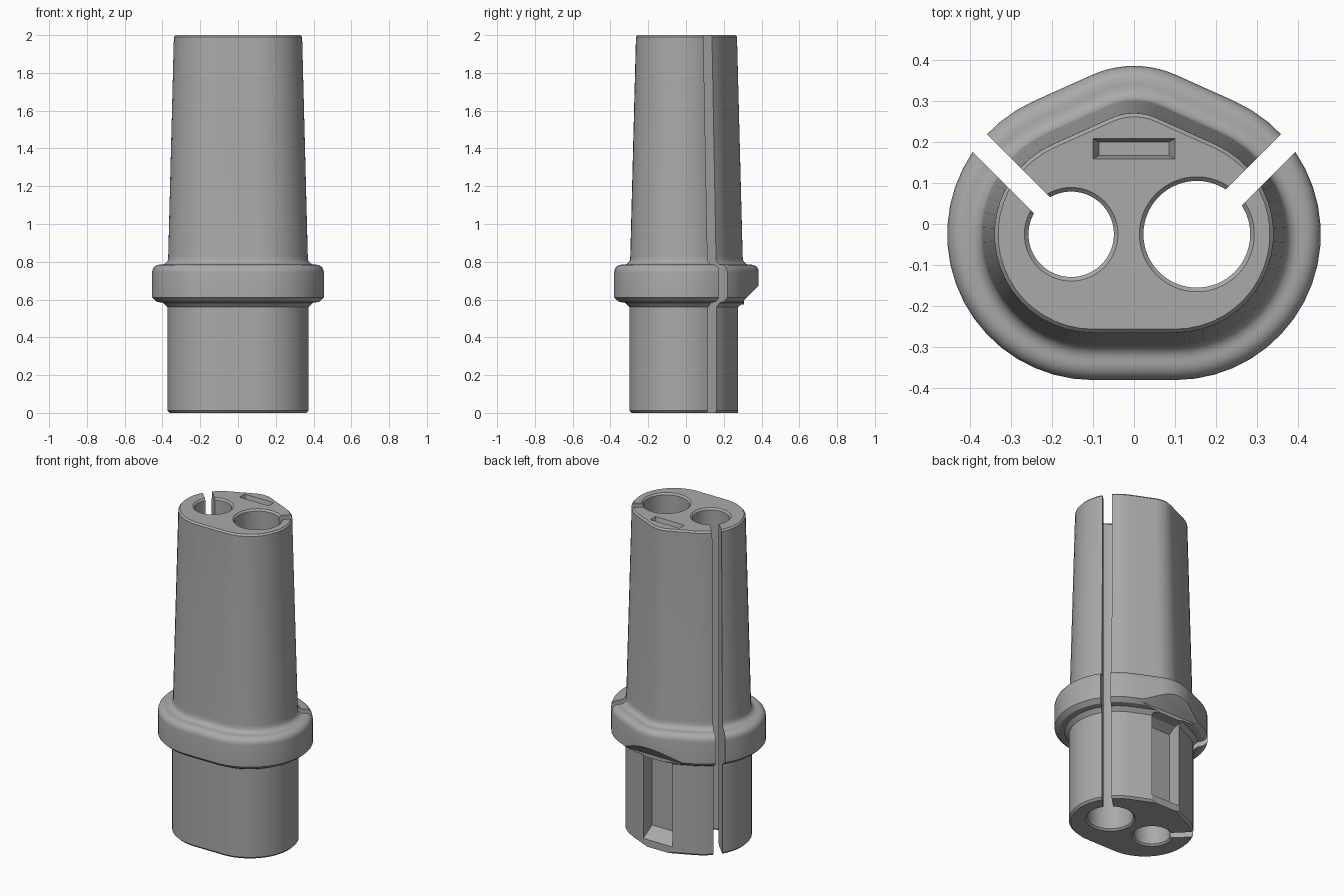
import bpy
import bmesh
from math import radians, sin, cos, pi

cube = bpy.data.objects.get("Cube")
if cube:
    bpy.data.objects.remove(cube, do_unlink=True)

grey = bpy.data.materials.new("plain_grey")
GREY = (0.4, 0.4, 0.4, 1)
grey.diffuse_color = GREY
grey.use_nodes = True
grey.node_tree.nodes["Principled BSDF"].inputs["Base Color"].default_value = GREY


def loft(name, rings):
    """Skin closed rings of 3D points, stacked end to end, and cap both ends."""
    bm = bmesh.new()
    rows = [[bm.verts.new(p) for p in ring] for ring in rings]
    n = len(rows[0])
    for a, b in zip(rows, rows[1:]):
        for i in range(n):
            j = (i + 1) % n
            bm.faces.new((a[i], a[j], b[j], b[i]))
    bm.faces.new(rows[0][::-1])
    bm.faces.new(rows[-1])
    bmesh.ops.recalc_face_normals(bm, faces=bm.faces)
    mesh = bpy.data.meshes.new(name)
    bm.to_mesh(mesh)
    bm.free()
    mesh.materials.append(grey)
    obj = bpy.data.objects.new(name, mesh)
    bpy.context.collection.objects.link(obj)
    return obj


def arc(cx, cy, r, start, end, steps, z):
    angles = [radians(start + (end - start) * i / steps) for i in range(steps + 1)]
    return [(cx + r * cos(a), cy + r * sin(a), z) for a in angles]


def outline(r, z):
    """Flat front, round sides and a softly pointed back."""
    tip = 24.2
    return (arc(0.1, -0.025, r, -90, 90 - tip, 20, z)
            + arc(0, 0.135, r - 0.105, 90 - tip, 90 + tip, 10, z)
            + arc(-0.1, -0.025, r, 90 + tip, 270, 20, z))


def circle(cx, cy, r, z, n=64):
    return [(cx + r * cos(2 * pi * i / n), cy + r * sin(2 * pi * i / n), z)
            for i in range(n)]


def rectangle(x, y0, y1, z):
    return [(-x, y0, z), (x, y0, z), (x, y1, z), (-x, y1, z)]


def side_prism(name, half_width, points):
    """Extrude a (y, z) profile across x."""
    return loft(name, [[(x, y, z) for y, z in points]
                       for x in (-half_width, half_width)])


# Plug body: lower sleeve, collar, rounded flange and tapered grip
profile = [(0.263, 0), (0.275, 0.012), (0.275, 0.56), (0.298, 0.583),
           (0.33, 0.588), (0.355, 0.61), (0.355, 0.745)]
profile += [(0.315 + 0.04 * cos(a), 0.745 + 0.04 * sin(a))
            for a in (radians(18 * i) for i in range(1, 6))]
profile += [(0.305 - 0.035 * sin(a), 0.82 - 0.035 * cos(a))
            for a in (radians(18 * i) for i in range(5))]
profile += [(0.27, 0.83), (0.24, 1.99), (0.231, 2)]
body = loft("plug_body", [outline(r, z) for r, z in profile])

cutters = []

# Two through holes with chamfered rims, each split open by a diagonal slot
for side, r in ((1, 0.13), (-1, 0.104)):
    cx, cy = side * 0.153, -0.025
    stations = [(r + 0.022, -0.012), (r, 0.01), (r, 1.99), (r + 0.022, 2.012)]
    cutters.append(loft("hole_cutter", [circle(cx, cy, q, z) for q, z in stations]))
    d, w = 0.7071, 0.0275
    corners = [(t, s) for t, s in ((0.02, -w), (0.6, -w), (0.6, w), (0.02, w))]
    cutters.append(loft("slot_cutter", [
        [(cx + side * d * (t - s), cy + d * (t + s), z) for t, s in corners]
        for z in (-0.1, 2.1)]))

# Shallow pocket in the top face
cutters.append(loft("pocket_cutter", [
    rectangle(0.085, 0.167, 0.2, 1.96), rectangle(0.1, 0.158, 0.208, 2.001),
    rectangle(0.1, 0.158, 0.208, 2.05)]))

# Key recess in the back of the sleeve, with a sloped ledge at its foot
cutters.append(side_prism("recess_cutter", 0.1, [
    (0.276, -0.1), (0.276, 0.045), (0.19, 0.095), (0.19, 0.545),
    (0.24, 0.575), (0.5, 0.575), (0.5, -0.1)]))

# Sloped underside at the back of the flange
cutters.append(side_prism("flange_cutter", 0.5, [
    (0.307, 0.5), (0.307, 0.597), (0.6, 0.89), (0.6, 0.5)]))

for cutter in cutters:
    cutter.hide_render = True
    mod = body.modifiers.new(cutter.name, "BOOLEAN")
    mod.operation = "DIFFERENCE"
    mod.solver = "EXACT"
    mod.object = cutter

# Bake the cuts and drop the cutters
bpy.context.view_layer.update()
graph = bpy.context.evaluated_depsgraph_get()
cut_mesh = bpy.data.meshes.new_from_object(body.evaluated_get(graph))
body.modifiers.clear()
body.data = cut_mesh
for cutter in cutters:
    bpy.data.objects.remove(cutter, do_unlink=True)

bpy.ops.object.select_all(action="DESELECT")
body.select_set(True)
bpy.context.view_layer.objects.active = body
bpy.ops.object.shade_smooth_by_angle(angle=radians(30))
